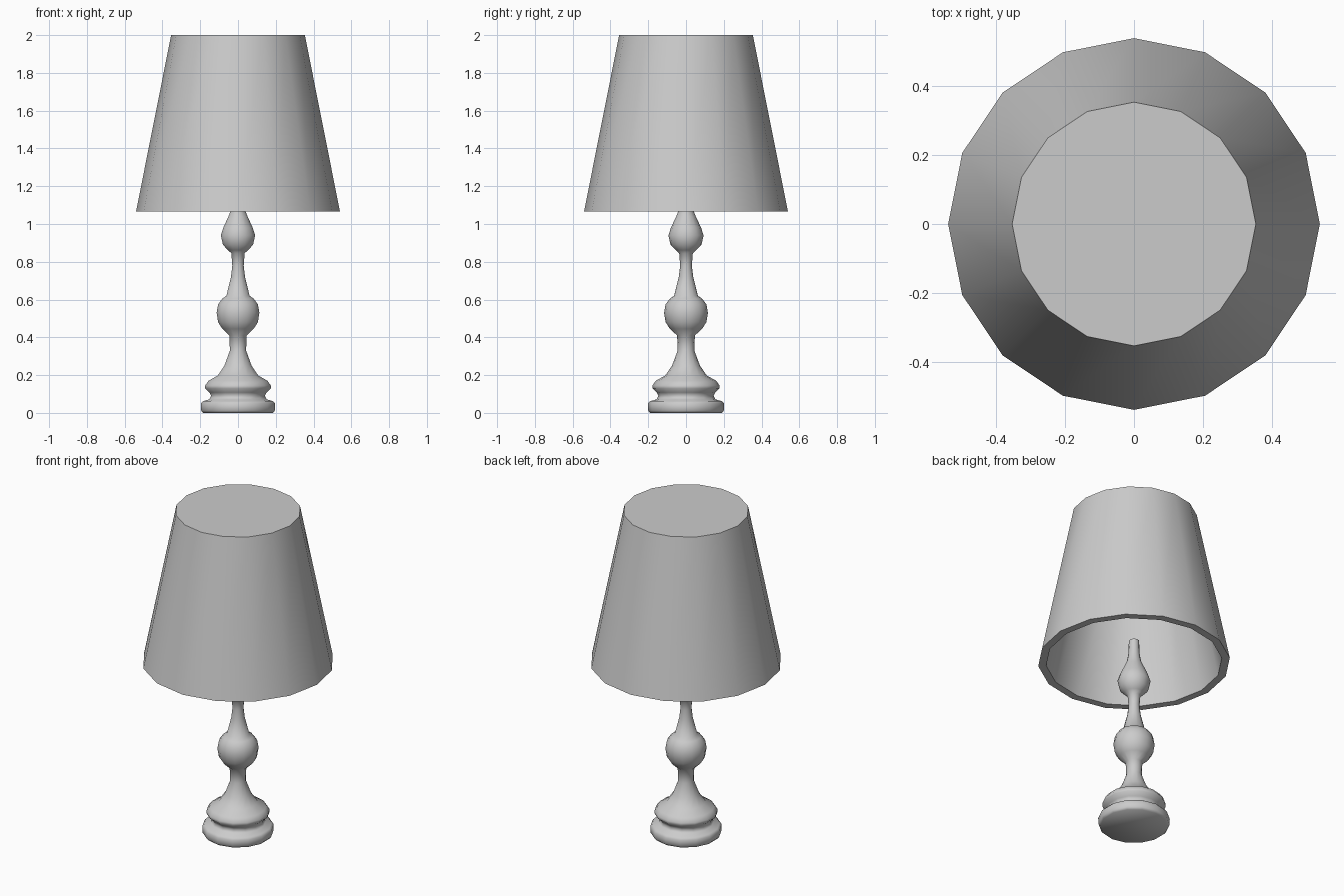
import bpy, bmesh
from math import sin, cos, pi, radians

if "Cube" in bpy.data.objects:
    bpy.data.objects.remove(bpy.data.objects["Cube"])


def lathe(name, profile, sides, start, smooth_angle):
    """Revolve (radius, z) points around z and cap both ends."""
    bm = bmesh.new()
    rings = []
    for r, z in profile:
        rings.append([bm.verts.new((r * cos(start + 2 * pi * i / sides),
                                    r * sin(start + 2 * pi * i / sides), z))
                      for i in range(sides)])
    for a, b in zip(rings, rings[1:]):
        for i in range(sides):
            j = (i + 1) % sides
            bm.faces.new((a[i], a[j], b[j], b[i]))
    bm.faces.new(rings[0])
    bm.faces.new(rings[-1])
    bmesh.ops.recalc_face_normals(bm, faces=bm.faces)
    mesh = bpy.data.meshes.new(name)
    bm.to_mesh(mesh)
    bm.free()
    obj = bpy.data.objects.new(name, mesh)
    bpy.context.collection.objects.link(obj)
    bpy.ops.object.select_all(action='DESELECT')
    obj.select_set(True)
    bpy.context.view_layer.objects.active = obj
    bpy.ops.object.shade_smooth_by_angle(angle=radians(smooth_angle))
    return obj


# Turned stand: base discs, lower ball, upper bulb, thin neck inside the shade
lathe("lamp_stand", [
    (0.190, 0.0), (0.200, 0.012), (0.201, 0.05), (0.190, 0.062),
    (0.155, 0.072), (0.146, 0.09), (0.155, 0.108), (0.178, 0.13),
    (0.178, 0.145), (0.160, 0.17), (0.110, 0.198), (0.074, 0.25),
    (0.044, 0.33), (0.047, 0.41), (0.085, 0.445), (0.108, 0.48),
    (0.116, 0.53), (0.108, 0.575), (0.085, 0.605), (0.063, 0.62),
    (0.038, 0.72), (0.031, 0.78), (0.036, 0.845), (0.055, 0.862),
    (0.082, 0.89), (0.093, 0.94), (0.080, 0.98), (0.052, 1.04),
    (0.040, 1.07), (0.031, 1.12), (0.029, 1.20),
], sides=14, start=pi / 2, smooth_angle=60)

# Hollow shade: inner ceiling, inner wall, rim, outer wall, closed top
lathe("lamp_shade", [
    (0.318, 1.955), (0.495, 1.065), (0.540, 1.065), (0.354, 2.0),
], sides=16, start=0, smooth_angle=40)
